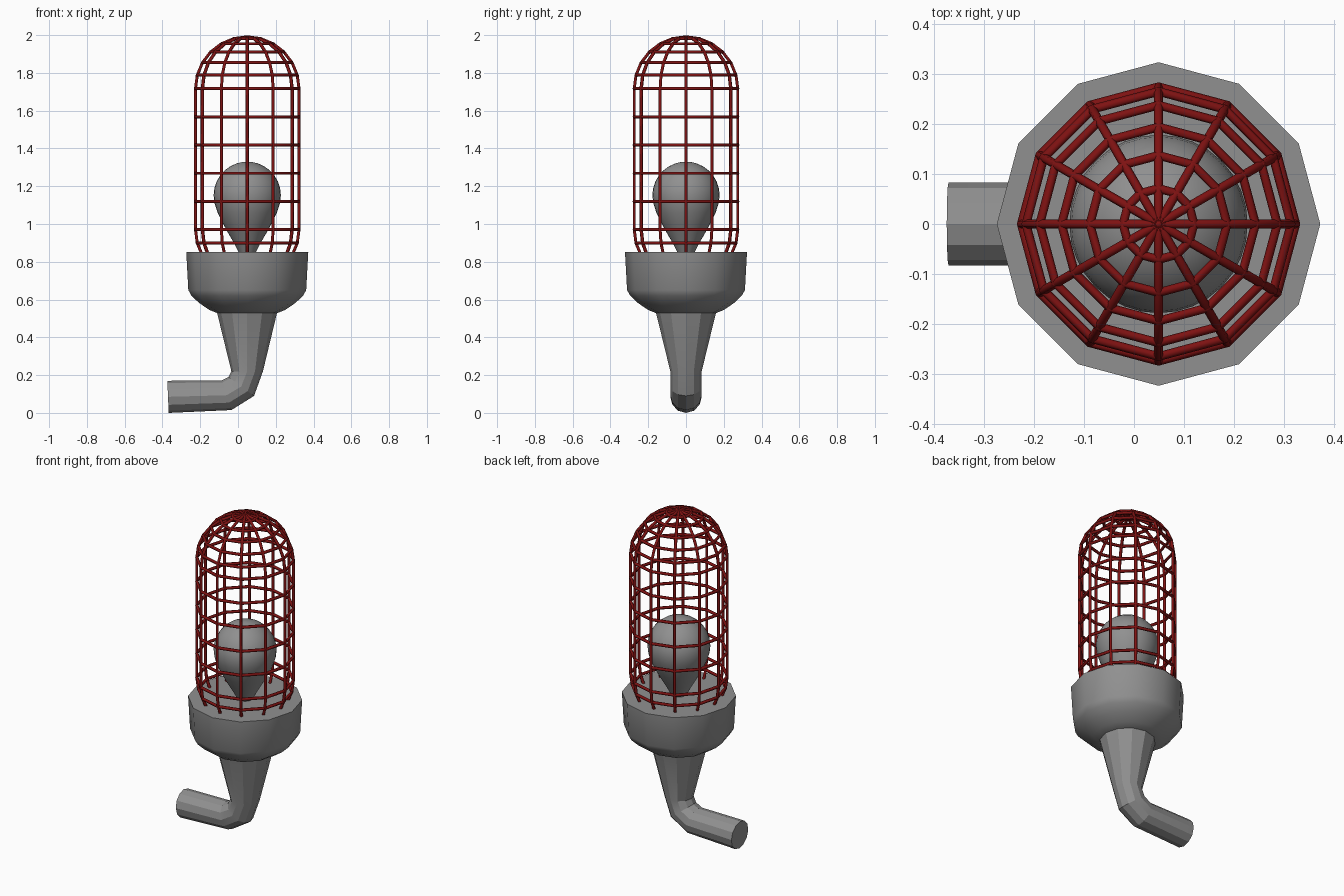
import bpy, bmesh, math

if "Cube" in bpy.data.objects:
    bpy.data.objects.remove(bpy.data.objects["Cube"])

CX = 0.049   # axis of cup, bulb and cage
SIDES = 12


def material(name, colour):
    m = bpy.data.materials.new(name)
    m.diffuse_color = (*colour, 1)
    m.use_nodes = True
    m.node_tree.nodes["Principled BSDF"].inputs["Base Color"].default_value = m.diffuse_color
    return m


grey = material("dark_grey", (0.28, 0.28, 0.28))
red = material("dark_red", (0.21, 0.006, 0.006))


def loft(name, rings, angle):
    """Skin a list of closed rings, capping both ends."""
    bm = bmesh.new()
    loops = [[bm.verts.new(p) for p in ring] for ring in rings]
    n = len(loops[0])
    for a, b in zip(loops, loops[1:]):
        for i in range(n):
            j = (i + 1) % n
            bm.faces.new((a[i], a[j], b[j], b[i]))
    bm.faces.new(loops[0])
    bm.faces.new(loops[-1])
    bmesh.ops.recalc_face_normals(bm, faces=bm.faces)
    mesh = bpy.data.meshes.new(name)
    bm.to_mesh(mesh)
    bm.free()
    mesh.materials.append(grey)
    ob = bpy.data.objects.new(name, mesh)
    bpy.context.collection.objects.link(ob)
    bpy.ops.object.select_all(action='DESELECT')
    ob.select_set(True)
    bpy.context.view_layer.objects.active = ob
    bpy.ops.object.shade_smooth_by_angle(angle=math.radians(angle))
    return ob


def circle(r, z, n=SIDES):
    return [(CX + r * math.cos(2 * math.pi * i / n),
             r * math.sin(2 * math.pi * i / n), z) for i in range(n)]


# Cup
cup = [(0.15, 0.525), (0.2, 0.545), (0.255, 0.582), (0.295, 0.62),
       (0.312, 0.65), (0.323, 0.852)]
loft("cup", [circle(r, z) for r, z in cup], 35)

# Bent stem: each section given by its outer and inner edge in xz, and half width in y
sections = [((0.208, 0.535), (-0.112, 0.535), 0.16),
            ((0.132, 0.22), (-0.035, 0.22), 0.083),
            ((0.085, 0.09), (-0.05, 0.19), 0.083),
            ((-0.035, 0.015), (-0.085, 0.172), 0.083),
            ((-0.367, 0.0), (-0.374, 0.17), 0.083)]
rings = []
for (ox, oz), (ix, iz), w in sections:
    ring = []
    for i in range(SIDES):
        a = 2 * math.pi * i / SIDES
        t = (1 + math.cos(a)) / 2
        ring.append((ix + (ox - ix) * t, w * math.sin(a), iz + (oz - iz) * t))
    rings.append(ring)
loft("bent_stem", rings, 20)

# Bulb: tapered neck into a round head
R, ZC = 0.178, 1.152
bulb = [(0.045, 0.85), (0.065, 0.89), (0.1, 0.95), (0.13, 1.005), (0.157, 1.06), (0.173, 1.11)]
bulb += [(R * math.cos(math.radians(d)), ZC + R * math.sin(math.radians(d)))
         for d in (0, 12, 24, 36, 48, 60, 72, 82, 89)]
loft("bulb", [circle(r, z, 32) for r, z in bulb], 60)

# Cage: capsule profile, 12 ribs and horizontal hoops
CR, Z0, Z1 = 0.274, 0.97, 1.717
profile = [(CR * math.cos(math.radians(d)), Z0 - CR * math.sin(math.radians(d)))
           for d in (30, 15)]
profile += [(CR, Z0 + (Z1 - Z0) * i / 5) for i in range(6)]
profile += [(CR * math.cos(math.radians(d)), Z1 + CR * math.sin(math.radians(d)))
            for d in (15, 30, 45, 60, 75)]

curve = bpy.data.curves.new("cage", 'CURVE')
curve.dimensions = '3D'
curve.bevel_depth = 0.009
curve.bevel_resolution = 1


def wire(points, cyclic):
    s = curve.splines.new('POLY')
    s.points.add(len(points) - 1)
    for p, co in zip(s.points, points):
        p.co = (*co, 1)
    s.use_cyclic_u = cyclic


for k in range(SIDES // 2):
    c, s = math.cos(math.pi * k / 6), math.sin(math.pi * k / 6)
    path = profile + [(0, Z1 + CR)] + [(-r, z) for r, z in reversed(profile)]
    wire([(CX + r * c, r * s, z) for r, z in path], False)
for r, z in profile[1:]:
    wire(circle(r, z), True)

cage = bpy.data.objects.new("cage", curve)
bpy.context.collection.objects.link(cage)
curve.materials.append(red)
bpy.ops.object.select_all(action='DESELECT')
cage.select_set(True)
bpy.context.view_layer.objects.active = cage
bpy.ops.object.convert(target='MESH')
